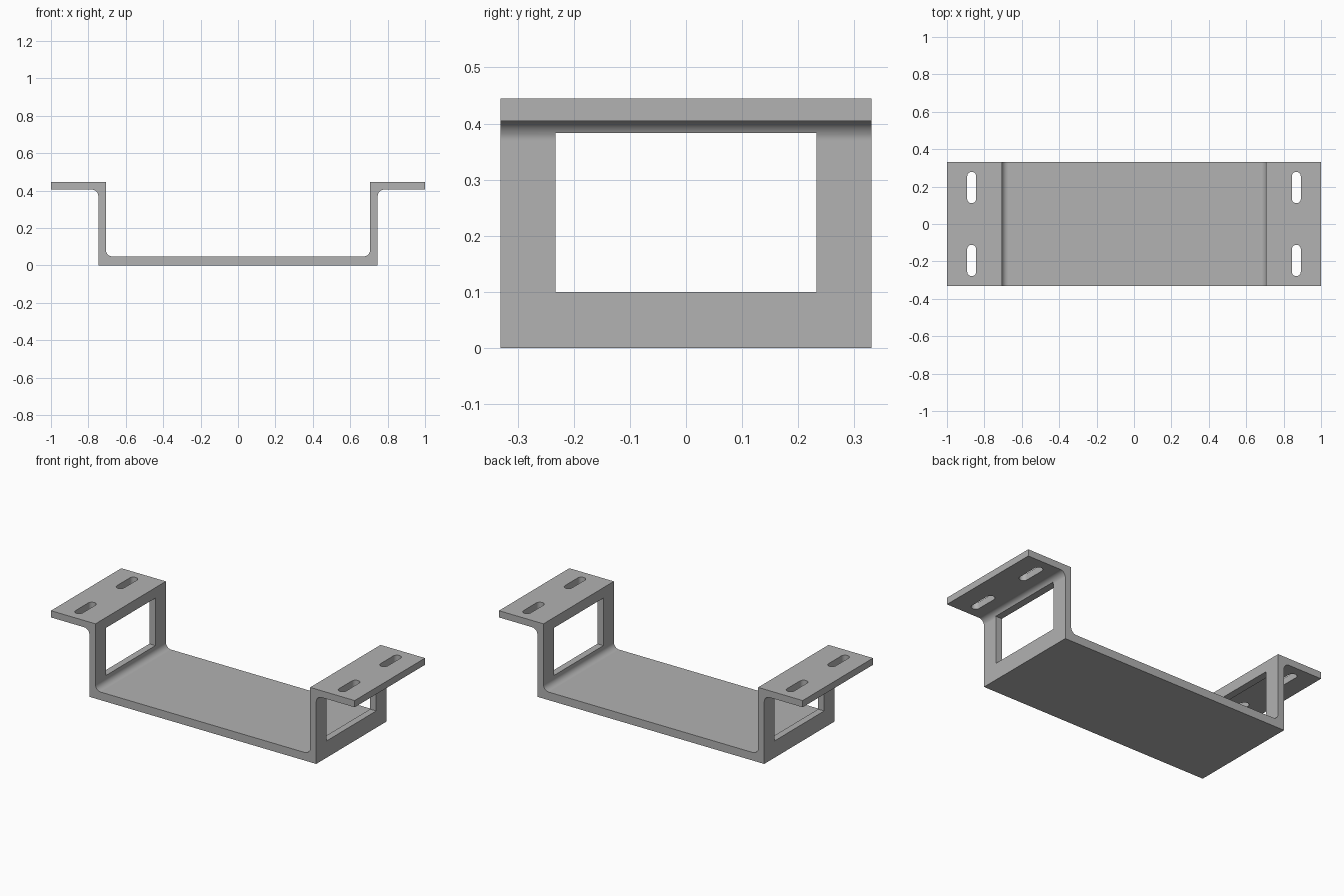
import bpy, bmesh
from math import sin, cos, pi, radians

default = bpy.data.objects.get("Cube")
if default:
    bpy.data.objects.remove(default, do_unlink=True)

HALF_DEPTH = 0.331
WALL_IN, WALL_OUT = 0.707, 0.747
FLOOR, FLANGE, TOP = 0.048, 0.405, 0.445
FILLET = 0.035

steel = bpy.data.materials.new("grey steel")
steel.use_nodes = True
steel.diffuse_color = (0.445, 0.445, 0.445, 1)
steel.node_tree.nodes["Principled BSDF"].inputs["Base Color"].default_value = steel.diffuse_color


def arc(cx, cy, r, start, end, steps=10):
    """Points along an arc, angles in units of pi."""
    angles = [pi * (start + (end - start) * i / steps) for i in range(steps + 1)]
    return [(cx + r * cos(a), cy + r * sin(a)) for a in angles]


def extrude(name, points, offset):
    """Closed 3D outline extruded along an offset."""
    bm = bmesh.new()
    face = bm.faces.new([bm.verts.new(p) for p in points])
    new = bmesh.ops.extrude_face_region(bm, geom=[face])["geom"]
    bmesh.ops.translate(bm, vec=offset, verts=[v for v in new if isinstance(v, bmesh.types.BMVert)])
    bmesh.ops.recalc_face_normals(bm, faces=bm.faces)
    mesh = bpy.data.meshes.new(name)
    bm.to_mesh(mesh)
    bm.free()
    obj = bpy.data.objects.new(name, mesh)
    bpy.context.collection.objects.link(obj)
    return obj


# Bracket: half of the bent section, then its mirror image
half = [(WALL_OUT, 0)]
half += arc(WALL_OUT + FILLET, FLANGE - FILLET, FILLET, 1, 0.5)
half += [(1, FLANGE), (1, TOP), (WALL_IN, TOP)]
half += arc(WALL_IN - FILLET, FLOOR + FILLET, FILLET, 0, -0.5)
section = half + [(-x, z) for x, z in reversed(half)]
bracket = extrude("bracket", [(x, -HALF_DEPTH, z) for x, z in section], (0, 2 * HALF_DEPTH, 0))
bracket.data.materials.append(steel)

# Window through both side walls
window = [(-0.9, y, z) for y, z in ((-0.233, 0.1), (0.233, 0.1), (0.233, 0.383), (-0.233, 0.383))]
cutters = [extrude("window_cutter", window, (1.8, 0, 0))]

# Two rounded slots in each flange
for x in (-0.868, 0.868):
    for y in (-0.195, 0.195):
        r, reach = 0.024, 0.06
        outline = arc(x, y + reach, r, 0, 1) + arc(x, y - reach, r, 1, 2)
        cutters.append(extrude("slot_cutter", [(px, py, 0.39) for px, py in outline], (0, 0, 0.1)))

for cutter in cutters:
    cutter.hide_render = True
    cut = bracket.modifiers.new("cut", "BOOLEAN")
    cut.operation, cut.solver, cut.object = "DIFFERENCE", "EXACT", cutter

# Bake the cuts and discard the cutters
graph = bpy.context.evaluated_depsgraph_get()
bracket_mesh = bpy.data.meshes.new_from_object(bracket.evaluated_get(graph))
bracket.modifiers.clear()
bracket.data = bracket_mesh
for cutter in cutters:
    bpy.data.objects.remove(cutter, do_unlink=True)

# Smooth fillets, flat plates, crisp edges
bpy.ops.object.select_all(action="DESELECT")
bracket.select_set(True)
bpy.context.view_layer.objects.active = bracket
bpy.ops.object.shade_smooth_by_angle(angle=radians(30))
weighted = bracket.modifiers.new("flat_plates", "WEIGHTED_NORMAL")
weighted.keep_sharp = True
